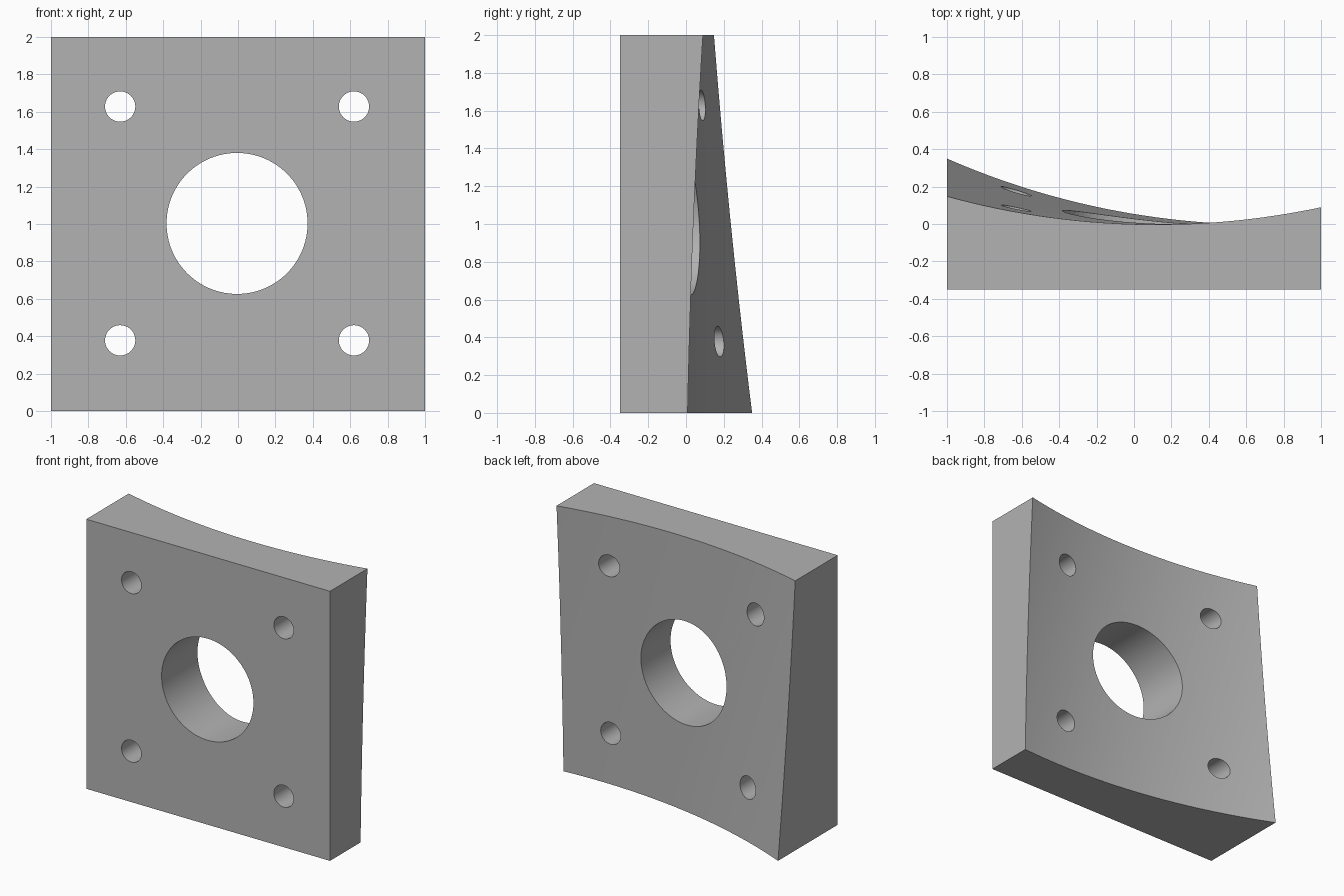
import bpy
import math
from mathutils import Vector

if "Cube" in bpy.data.objects:
    bpy.data.objects.remove(bpy.data.objects["Cube"])

# One grey metal colour
grey = bpy.data.materials.new("plain_grey")
grey.use_nodes = True
colour = (0.45, 0.45, 0.45, 1)
grey.diffuse_color = colour
grey.node_tree.nodes["Principled BSDF"].inputs["Base Color"].default_value = colour

FRONT, BACK = -0.35, 0.35
RADIUS = 3.92                      # radius of the hollow back
SLANT = 0.285                      # sideways lean of the hollow's axis
HOLE_X, HOLE_Z = -0.005, 1.003     # centre of the hole pattern


def cut(target, name, radius, depth, location, axis, sides):
    """Subtract a cylinder from the target, then drop the cutter."""
    bpy.ops.mesh.primitive_cylinder_add(
        vertices=sides, radius=radius, depth=depth, location=location,
        rotation=Vector(axis).to_track_quat('Z', 'Y').to_euler())
    cutter = bpy.context.object
    cutter.name = name
    cutter.hide_render = True
    mod = target.modifiers.new(name, 'BOOLEAN')
    mod.operation = 'DIFFERENCE'
    mod.solver = 'EXACT'
    mod.object = cutter
    bpy.ops.object.select_all(action='DESELECT')
    bpy.context.view_layer.objects.active = target
    target.select_set(True)
    bpy.ops.object.modifier_apply(modifier=name)
    bpy.data.objects.remove(cutter)


# Square block
bpy.ops.mesh.primitive_cube_add(size=1, location=(0, 0, 1))
plate = bpy.context.object
plate.name = "mounting_plate"
plate.scale = (2, BACK - FRONT + 0.02, 2)
plate.location.y = 0.01
bpy.ops.object.transform_apply(location=True, rotation=True, scale=True)
plate.data.materials.append(grey)

# Slanted cylindrical hollow across the back
cut(plate, "back_hollow", RADIUS, 12,
    (0.405, RADIUS - 0.003, 1), (-SLANT, 0, 1), 360)

# Large centre hole and four bolt holes
cut(plate, "centre_hole", 0.377, 3, (HOLE_X, 0, HOLE_Z), (0, 1, 0), 96)
for sx in (-1, 1):
    for sz in (-1, 1):
        cut(plate, "bolt_hole", 0.081, 3,
            (HOLE_X + sx * 0.625, 0, HOLE_Z + sz * 0.625), (0, 1, 0), 48)

bpy.ops.object.shade_smooth_by_angle(angle=math.radians(30))
